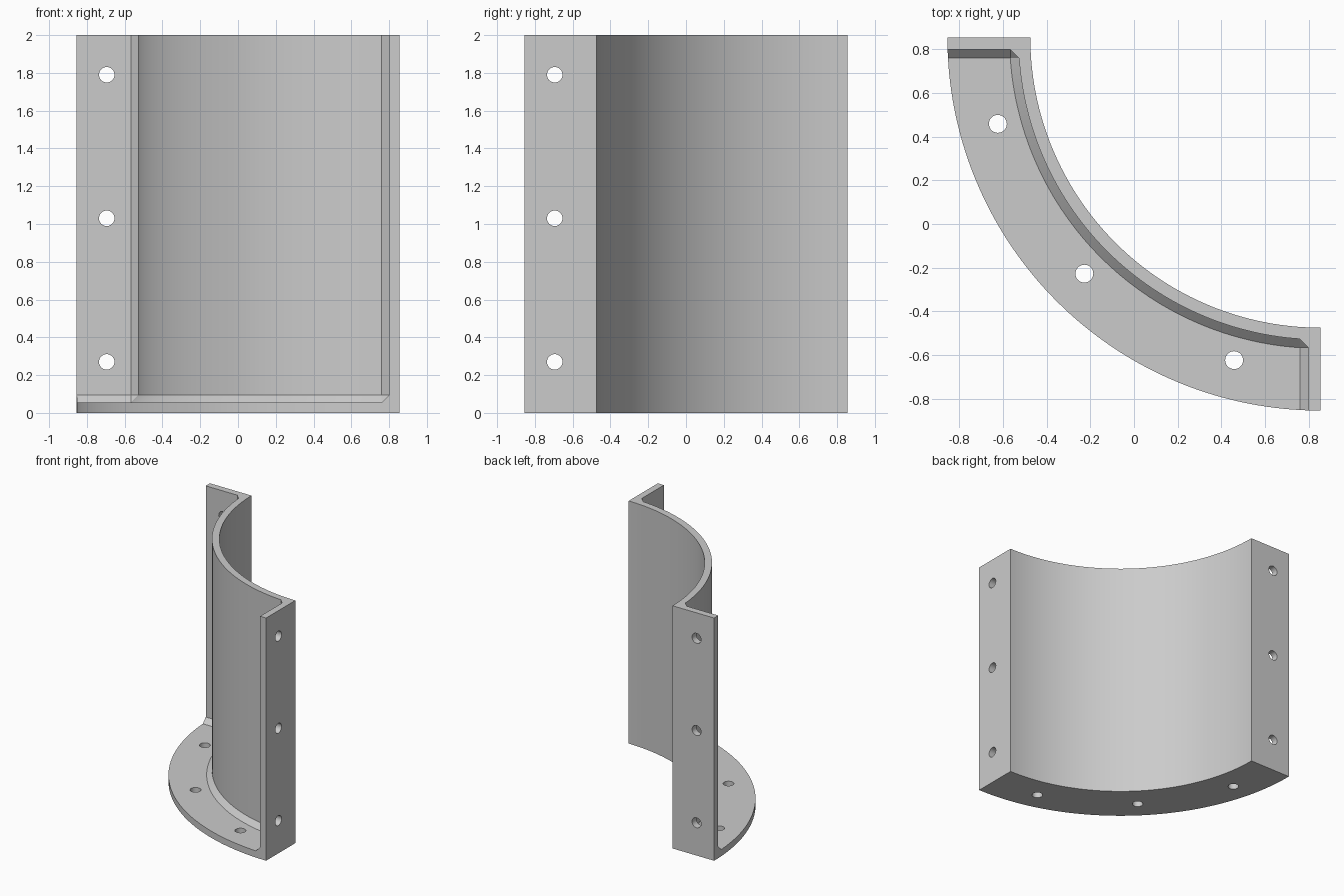
import bpy, bmesh
from math import sin, cos, asin, pi, radians
from mathutils import Matrix, Vector

cube = bpy.data.objects.get("Cube")
if cube:
    bpy.data.objects.remove(cube, do_unlink=True)

C = 0.855               # cylinder axis at (C, C)
R_IN, R_WALL, R_OUT = 1.33, 1.385, 1.71
T, CH, H = 0.055, 0.04, 2.0   # plate thickness, inner chamfer, height
SEG = 64

grey = bpy.data.materials.new("plain grey")
grey.use_nodes = True
grey.diffuse_color = (0.6, 0.6, 0.6, 1)
grey.node_tree.nodes["Principled BSDF"].inputs["Base Color"].default_value = (0.6, 0.6, 0.6, 1)


def arc(r, inset=0.0):
    """Quarter arc around the axis, ending short of both flange planes."""
    a = asin(inset / r)
    angles = [a + (pi / 2 - 2 * a) * i / SEG for i in range(SEG + 1)]
    return [(C - r * cos(t), C - r * sin(t)) for t in angles]


def loft(name, rings):
    """Solid through stacked (outline, z) rings of equal point count."""
    bm = bmesh.new()
    loops = [[bm.verts.new((x, y, z)) for x, y in pts] for pts, z in rings]
    n = len(loops[0])
    for lo, hi in zip(loops, loops[1:]):
        for i in range(n):
            j = (i + 1) % n
            bm.faces.new((lo[i], lo[j], hi[j], hi[i]))
    bm.faces.new(loops[0][::-1])
    bm.faces.new(loops[-1])
    bmesh.ops.remove_doubles(bm, verts=bm.verts, dist=1e-5)
    bmesh.ops.recalc_face_normals(bm, faces=bm.faces)
    return to_object(name, bm)


def to_object(name, bm):
    mesh = bpy.data.meshes.new(name)
    bm.to_mesh(mesh)
    bm.free()
    obj = bpy.data.objects.new(name, mesh)
    bpy.context.collection.objects.link(obj)
    return obj


def cut(target, cutter):
    cutter.hide_render = True
    mod = target.modifiers.new("cut", 'BOOLEAN')
    mod.operation, mod.solver, mod.object = 'DIFFERENCE', 'EXACT', cutter
    bpy.context.view_layer.objects.active = target
    bpy.ops.object.modifier_apply(modifier=mod.name)
    bpy.data.objects.remove(cutter, do_unlink=True)


# Quarter-ring block
sector = arc(R_IN) + arc(R_OUT)[::-1]
bracket = loft("flanged_quarter_shell", [(sector, 0), (sector, H)])

# Pocket that leaves the curved wall, two side flanges and the base flange
face = C - T
edge = face - CH
inner = arc(R_WALL, T + CH)
floor_arc = arc(R_WALL + CH, T + CH)
corner = floor_arc[0][0]
upper = inner + [(face, corner), (face, -1), (-1, -1), (-1, face), (corner, face)]
lower = floor_arc + [floor_arc[-1], (edge, -1), (-1, -1), (-1, edge), floor_arc[0]]
cut(bracket, loft("pocket_cutter", [(lower, T), (upper, T + CH), (upper, H + 0.1)]))

# Bolt holes through both side flanges and the base
holes = [((C - 1.531 * cos(radians(a)), C - 1.531 * sin(radians(a)), T / 2), 'Z')
         for a in (15, 45, 75)]
for z in (0.27, 1.03, 1.79):
    holes += [((-0.695, C - T / 2, z), 'Y'), ((C - T / 2, -0.695, z), 'X')]
turn = {'X': Matrix.Rotation(pi / 2, 4, 'Y'),
        'Y': Matrix.Rotation(pi / 2, 4, 'X'),
        'Z': Matrix.Identity(4)}
bm = bmesh.new()
for place, axis in holes:
    bmesh.ops.create_cone(bm, cap_ends=True, segments=32, radius1=0.041,
                          radius2=0.041, depth=T * 2,
                          matrix=Matrix.Translation(Vector(place)) @ turn[axis])
cut(bracket, to_object("hole_cutters", bm))

# Finish: single colour, smooth curves with sharp edges
bracket.data.materials.clear()
bracket.data.materials.append(grey)
bpy.ops.object.select_all(action='DESELECT')
bracket.select_set(True)
bpy.context.view_layer.objects.active = bracket
bpy.ops.object.shade_smooth_by_angle(angle=radians(30))
